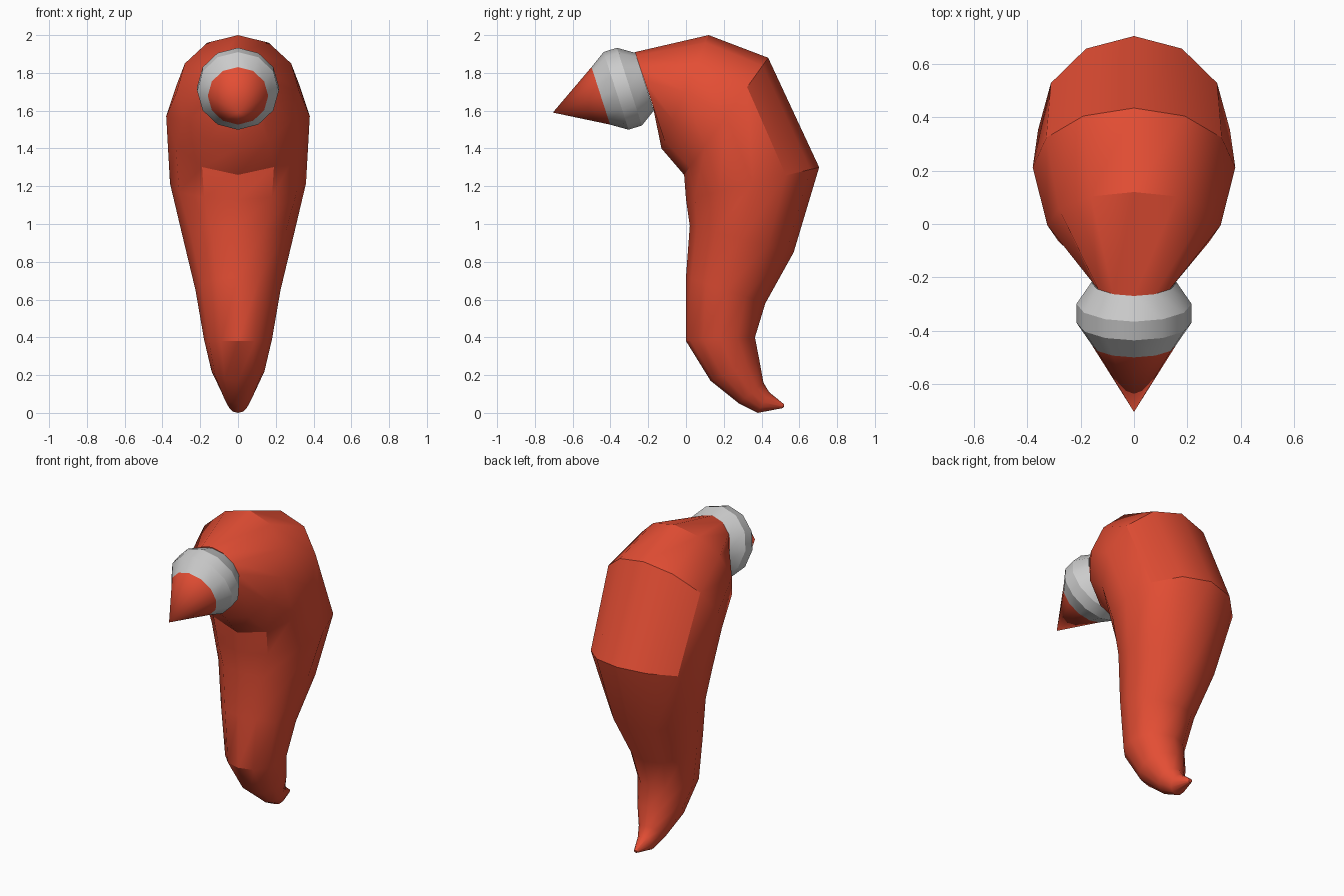
import bpy, bmesh, math
from mathutils import Vector

if "Cube" in bpy.data.objects:
    bpy.data.objects.remove(bpy.data.objects["Cube"])

SIDES = 12

red = bpy.data.materials.new("red")
red.diffuse_color = (0.77, 0.075, 0.034, 1)
red.use_nodes = True
red.node_tree.nodes["Principled BSDF"].inputs["Base Color"].default_value = red.diffuse_color


def loft(name, rings, tip=None, material=None):
    """Skin elliptical rings given as (low point yz, high point yz, half width)."""
    bm = bmesh.new()
    loops = []
    for low, high, width in rings:
        a, b = Vector((0, *low)), Vector((0, *high))
        mid, half = (a + b) / 2, (b - a) / 2
        angles = [2 * math.pi * i / SIDES for i in range(SIDES)]
        loops.append([bm.verts.new(mid + half * math.cos(t) + Vector((width * math.sin(t), 0, 0)))
                      for t in angles])
    for r, s in zip(loops, loops[1:]):
        for i in range(SIDES):
            j = (i + 1) % SIDES
            bm.faces.new((r[i], r[j], s[j], s[i]))
    if tip:
        end = bm.verts.new((0, *tip))
        for i in range(SIDES):
            bm.faces.new((loops[-1][i], loops[-1][(i + 1) % SIDES], end))
    bmesh.ops.recalc_face_normals(bm, faces=bm.faces)
    mesh = bpy.data.meshes.new(name)
    bm.to_mesh(mesh)
    bm.free()
    obj = bpy.data.objects.new(name, mesh)
    bpy.context.collection.objects.link(obj)
    if material:
        mesh.materials.append(material)
    # Smooth shading that keeps the sharper folds
    bpy.ops.object.select_all(action='DESELECT')
    obj.select_set(True)
    bpy.context.view_layer.objects.active = obj
    bpy.ops.object.shade_smooth_by_angle(angle=math.radians(30.5))
    return obj


# Curved body, from the neck over the hump and down to the curled tail
loft("body", [
    ((-0.17, 1.61), (-0.27, 1.91), 0.155),
    ((-0.13, 1.40), (0.12, 2.00), 0.325),
    ((-0.01, 1.26), (0.435, 1.88), 0.38),
    ((0.00, 1.13), (0.705, 1.30), 0.36),
    ((0.02, 0.99), (0.57, 0.85), 0.29),
    ((0.00, 0.72), (0.42, 0.58), 0.225),
    ((0.00, 0.38), (0.365, 0.40), 0.18),
    ((0.13, 0.17), (0.39, 0.27), 0.14),
    ((0.28, 0.05), (0.41, 0.16), 0.085),
    ((0.38, 0.00), (0.44, 0.11), 0.055),
    ((0.51, 0.025), (0.52, 0.045), 0.012),
], tip=(0.52, 0.035), material=red)

# Rounded collar and pointed cone share one tilted axis
CENTRE = Vector((-0.335, 1.716))
AXIS = Vector((-0.31, -0.10)).normalized()
UP = Vector((AXIS.y, -AXIS.x))


def round_ring(along, radius):
    c = CENTRE + AXIS * along
    return (c - UP * radius, c + UP * radius, radius)


loft("collar", [round_ring(-0.122, 0.16), round_ring(-0.037, 0.216),
                round_ring(0.037, 0.216), round_ring(0.122, 0.16)])
loft("pointed_cone", [round_ring(0.122, 0.16)], tip=(-0.705, 1.59), material=red)
